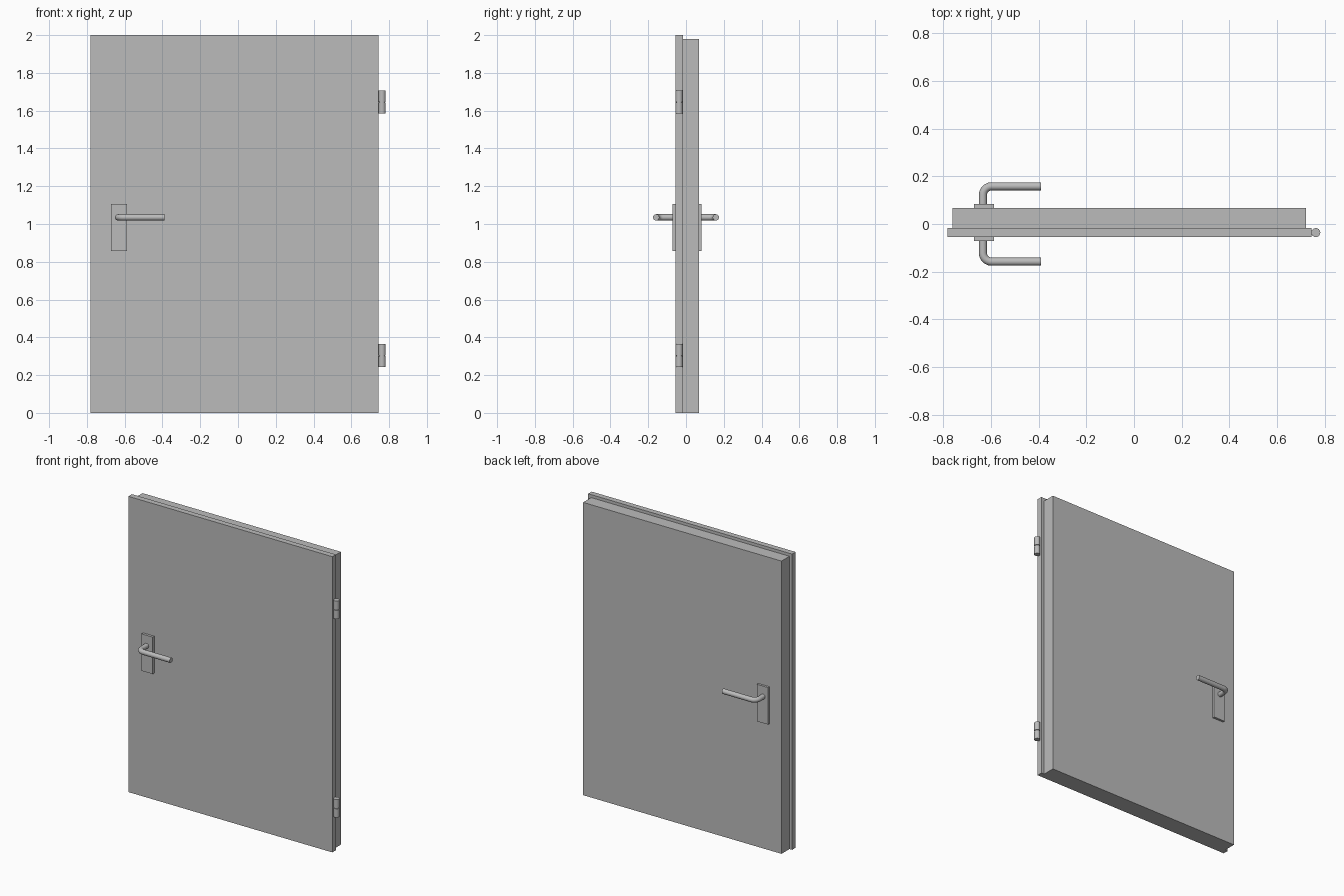
import bpy, bmesh, math
from mathutils import Vector

cube = bpy.data.objects.get("Cube")
if cube:
    bpy.data.objects.remove(cube, do_unlink=True)

grey = bpy.data.materials.new("light_grey")
grey.use_nodes = True
COLOR = (0.5, 0.5, 0.5, 1)
grey.diffuse_color = COLOR
grey.node_tree.nodes["Principled BSDF"].inputs["Base Color"].default_value = COLOR


def add(name, data):
    ob = bpy.data.objects.new(name, data)
    bpy.context.collection.objects.link(ob)
    data.materials.append(grey)
    return ob


def select(ob):
    bpy.ops.object.select_all(action='DESELECT')
    ob.select_set(True)
    bpy.context.view_layer.objects.active = ob


def box(name, lo, hi):
    bm = bmesh.new()
    bmesh.ops.create_cube(bm, size=1)
    lo, hi = Vector(lo), Vector(hi)
    for v in bm.verts:
        v.co = (lo + hi) / 2 + v.co * (hi - lo)
    me = bpy.data.meshes.new(name)
    bm.to_mesh(me)
    bm.free()
    return add(name, me)


def cylinder(name, x, y, z0, z1, r):
    bm = bmesh.new()
    bmesh.ops.create_cone(bm, cap_ends=True, segments=16, radius1=r, radius2=r, depth=z1 - z0)
    bmesh.ops.translate(bm, verts=bm.verts, vec=(x, y, (z0 + z1) / 2))
    me = bpy.data.meshes.new(name)
    bm.to_mesh(me)
    bm.free()
    ob = add(name, me)
    select(ob)
    bpy.ops.object.shade_smooth_by_angle(angle=math.radians(40))


def lever(name, side, start):
    # Bent round bar: neck out of the plate, quarter bend, straight grip
    x, y, z, bend = -0.634, 0.158, 1.035, 0.036
    pts = [(x, start)]
    for i in range(7):
        a = math.pi / 2 * i / 6
        pts.append((x + bend * (1 - math.cos(a)), y - bend * (1 - math.sin(a))))
    pts.append((-0.39, y))
    cu = bpy.data.curves.new(name, 'CURVE')
    cu.dimensions = '3D'
    cu.bevel_depth = 0.017
    cu.bevel_resolution = 6
    cu.use_fill_caps = True
    sp = cu.splines.new('POLY')
    sp.points.add(len(pts) - 1)
    for p, (px, py) in zip(sp.points, pts):
        p.co = (px, side * py, z, 1)
    ob = add(name, cu)
    select(ob)
    bpy.ops.object.convert(target='MESH')
    bpy.ops.object.shade_smooth_by_angle(angle=math.radians(40))


# Door leaf: wide front sheet with a rebated core behind it
FRONT, STEP, BACK = -0.055, -0.017, 0.068
box("front_panel", (-0.782, FRONT, 0), (0.744, STEP, 2))
box("rear_core", (-0.762, STEP, 0), (0.722, BACK, 1.98))

# Handle plates and levers on both faces
box("front_handle_plate", (-0.672, -0.072, 0.856), (-0.588, FRONT, 1.106))
box("back_handle_plate", (-0.672, BACK, 0.856), (-0.588, 0.083, 1.106))
lever("front_lever", -1, 0.06)
lever("back_lever", 1, 0.07)

# Two-knuckle hinges on the left edge
for label, zc in (("lower", 0.303), ("upper", 1.645)):
    hx, hy, r = 0.763, -0.036, 0.019
    cylinder(label + "_hinge_bottom_knuckle", hx, hy, zc - 0.061, zc - 0.002, r)
    cylinder(label + "_hinge_top_knuckle", hx, hy, zc + 0.002, zc + 0.061, r)
    cylinder(label + "_hinge_pin", hx, hy, zc - 0.004, zc + 0.004, 0.014)
